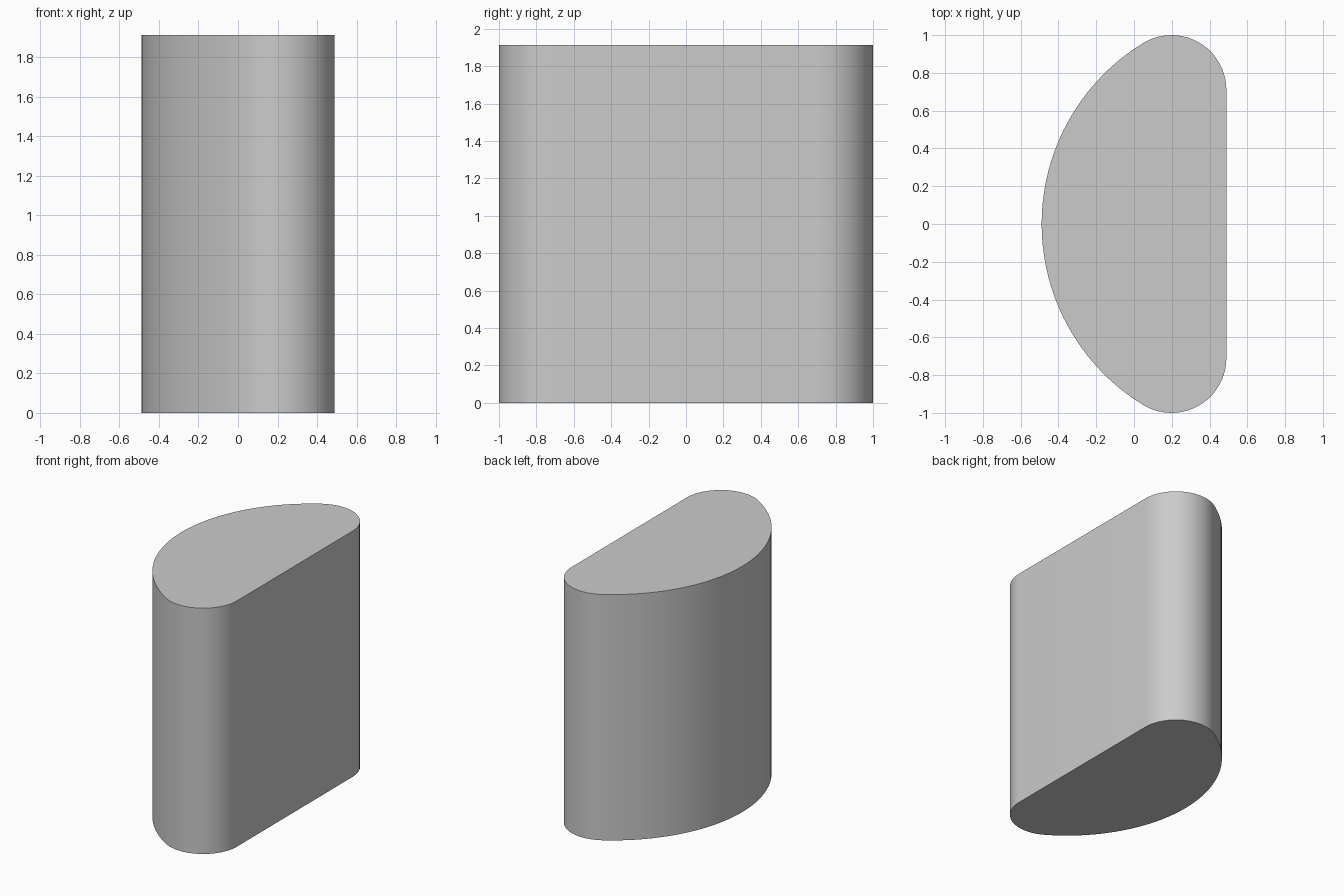
import bpy, bmesh
from math import sin, cos, atan2, pi, radians

if "Cube" in bpy.data.objects:
    bpy.data.objects.remove(bpy.data.objects["Cube"])

HALF_X, HEIGHT = 0.489, 1.912
R_CORNER = 0.29
CX, CY = HALF_X - R_CORNER, 1 - R_CORNER      # centre of the rounded corner

# Centre and radius of the bowed side, tangent to both corners
BX = (CX**2 + CY**2 - (HALF_X - R_CORNER)**2) / (2 * (CX + HALF_X - R_CORNER))
R_BOW = BX + HALF_X
A = atan2(CY, CX - BX)                        # angle where bow meets corner


def arc(x, y, r, a0, a1, n):
    return [(x + r * cos(a0 + (a1 - a0) * i / n),
             y + r * sin(a0 + (a1 - a0) * i / n)) for i in range(n + 1)]


# D-shaped outline, counter-clockwise
outline = arc(CX, CY, R_CORNER, 0, A, 20)
outline += arc(BX, 0, R_BOW, A, 2 * pi - A, 40)[1:-1]
outline += arc(CX, -CY, R_CORNER, -A, 0, 20)

# Extrude the outline into a solid block
bm = bmesh.new()
base = bm.faces.new([bm.verts.new((x, y, 0)) for x, y in outline])
top = bmesh.ops.extrude_face_region(bm, geom=[base], use_keep_orig=True)["geom"]
bmesh.ops.translate(bm, vec=(0, 0, HEIGHT),
                    verts=[v for v in top if isinstance(v, bmesh.types.BMVert)])
bmesh.ops.recalc_face_normals(bm, faces=bm.faces)
mesh = bpy.data.meshes.new("rounded_block")
bm.to_mesh(mesh)
bm.free()

block = bpy.data.objects.new("rounded_block", mesh)
bpy.context.collection.objects.link(block)
bpy.context.view_layer.objects.active = block
block.select_set(True)
bpy.ops.object.shade_smooth_by_angle(angle=radians(30))
